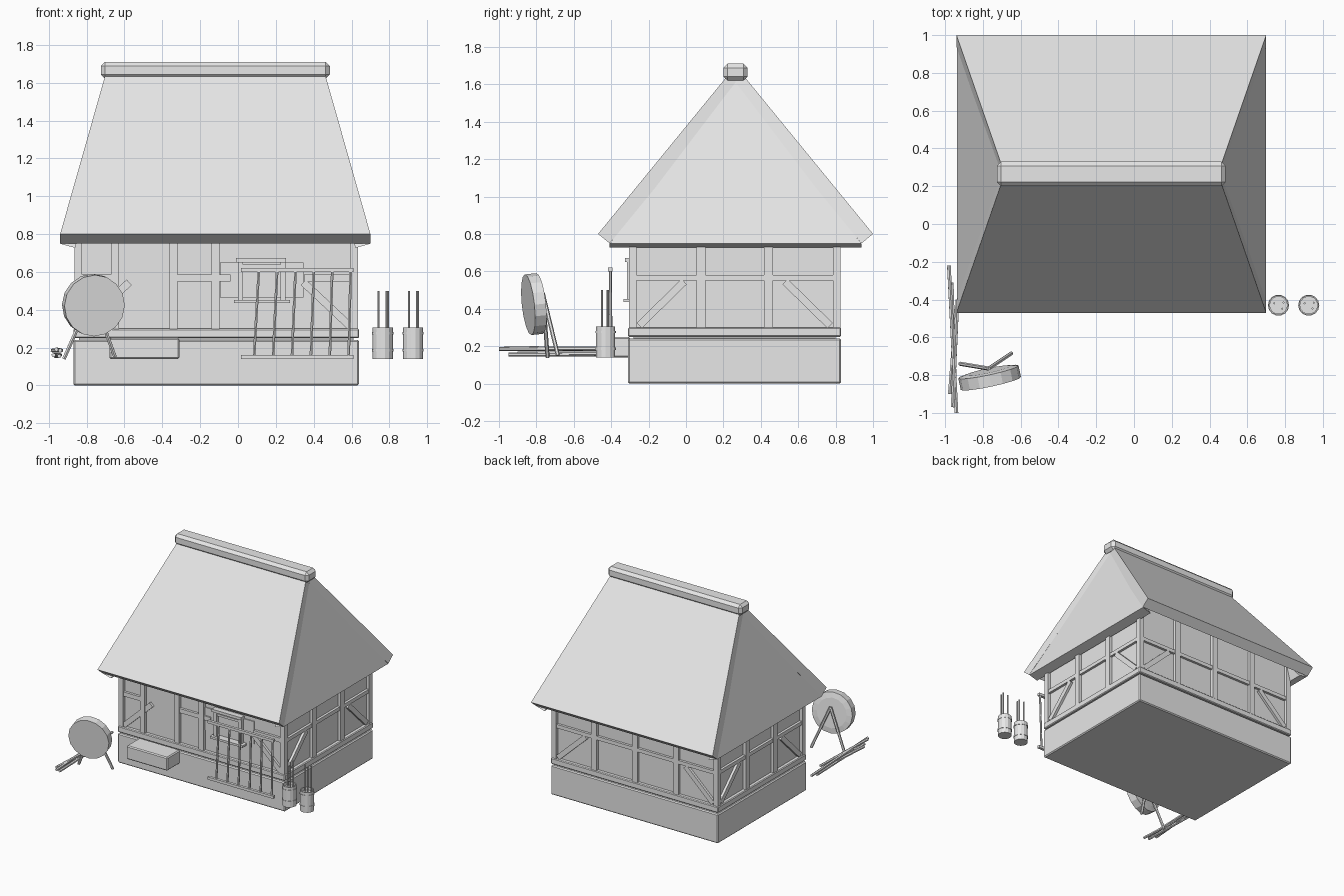
import bpy, bmesh, math
from mathutils import Vector

cube = bpy.data.objects.get("Cube")
if cube:
    bpy.data.objects.remove(cube, do_unlink=True)

grey = bpy.data.materials.new("pale_grey")
grey.use_nodes = True
grey.diffuse_color = (0.8, 0.8, 0.8, 1)
grey.node_tree.nodes["Principled BSDF"].inputs["Base Color"].default_value = (0.8, 0.8, 0.8, 1)


def finish(name, bm):
    bmesh.ops.recalc_face_normals(bm, faces=bm.faces)
    mesh = bpy.data.meshes.new(name)
    bm.to_mesh(mesh)
    bm.free()
    mesh.materials.append(grey)
    ob = bpy.data.objects.new(name, mesh)
    bpy.context.scene.collection.objects.link(ob)
    return ob


def box(name, x, y, z, bevel=0.0):
    """Box from (low, high) ranges."""
    bm = bmesh.new()
    bmesh.ops.create_cube(bm, size=1)
    for v in bm.verts:
        v.co = [r[0] if c < 0 else r[1] for c, r in zip(v.co, (x, y, z))]
    if bevel:
        bmesh.ops.bevel(bm, geom=bm.edges[:], offset=bevel, segments=1, affect='EDGES')
    return finish(name, bm)


def bar(name, p, q, w, d=None, sides=4):
    """Beam or rod between two points."""
    p, q = Vector(p), Vector(q)
    bm = bmesh.new()
    if sides == 4:
        bmesh.ops.create_cube(bm, size=1)
        bmesh.ops.scale(bm, vec=(w, d or w, (q - p).length), verts=bm.verts)
    else:
        bmesh.ops.create_cone(bm, cap_ends=True, segments=sides, radius1=w / 2,
                              radius2=w / 2, depth=(q - p).length)
    ob = finish(name, bm)
    ob.rotation_mode = 'QUATERNION'
    ob.rotation_quaternion = Vector((0, 0, 1)).rotation_difference(q - p)
    ob.location = (p + q) / 2
    return ob


def slab(name, points, thick=0.08):
    """Flat polygon thickened towards the inside of the roof."""
    bm = bmesh.new()
    face = bm.faces.new([bm.verts.new(p) for p in points])
    face.normal_update()
    n = face.normal.copy()
    if n.dot(Vector((-0.12, 0.265, 0.8)) - Vector(points[0])) < 0:
        n = -n
    ext = bmesh.ops.extrude_face_region(bm, geom=[face], use_keep_orig=True)
    verts = [g for g in ext["geom"] if isinstance(g, bmesh.types.BMVert)]
    bmesh.ops.translate(bm, vec=n * thick, verts=verts)
    return finish(name, bm)


def lathe(name, profile, sides):
    """Revolve (radius, height) points about z."""
    bm = bmesh.new()
    vs = [bm.verts.new((r, 0, h)) for r, h in profile]
    es = [bm.edges.new(e) for e in zip(vs, vs[1:])]
    bmesh.ops.spin(bm, geom=vs + es, cent=(0, 0, 0), axis=(0, 0, 1),
                   angle=math.tau, steps=sides, use_duplicate=False)
    bmesh.ops.remove_doubles(bm, verts=bm.verts, dist=0.0005)
    return finish(name, bm)


# House body
X0, X1, Y0, Y1 = -0.87, 0.64, -0.31, 0.83
MX, MY = (X0 + X1) / 2, (Y0 + Y1) / 2
box("foundation", (X0, X1), (Y0, Y1), (0, 0.24), 0.008)
box("plaster_walls", (X0 + 0.03, X1 - 0.03), (Y0 + 0.03, Y1 - 0.03), (0.23, 0.88))

# Sill beams and corner posts
for y in (Y0, Y1 - 0.05):
    box("sill_long", (X0, X1), (y, y + 0.05), (0.25, 0.3), 0.006)
    for x in (X0, X1 - 0.05):
        box("corner_post", (x + 0.005, x + 0.045), (y + 0.005, y + 0.045), (0.3, 0.88))
for x in (X0, X1 - 0.05):
    box("sill_short", (x, x + 0.05), (Y0, Y1), (0.25, 0.3), 0.006)

# Timber framing of both gable ends
for side, x in (("left", X1 - 0.025), ("right", X0 + 0.025)):
    box(side + "_rail", (x - 0.015, x + 0.015), (Y0 + 0.02, Y1 - 0.02), (0.55, 0.58))
    for s in (-1, 1):
        y = MY + s * 0.18
        box(side + "_post", (x - 0.02, x + 0.02), (y - 0.024, y + 0.024), (0.29, 0.87))
        bar(side + "_brace", (x, MY + s * 0.51, 0.31), (x, MY + s * 0.27, 0.545), 0.03, 0.04)

# Timber framing of the back
yb = Y1 - 0.025
box("back_rail", (X0 + 0.02, X1 - 0.02), (yb - 0.015, yb + 0.015), (0.55, 0.58))
for i in (-1, 0, 1):
    x = MX + i * 0.37
    box("back_post", (x - 0.023, x + 0.023), (yb - 0.02, yb + 0.02), (0.29, 0.87))
for s in (-1, 1):
    bar("back_brace", (MX + s * 0.7, yb, 0.31), (MX + s * 0.45, yb, 0.545), 0.04, 0.03)

# Timber framing of the front, with the door bay
yf = Y0 + 0.025
for x in (-0.65, -0.34, -0.12):
    box("front_post", (x - 0.021, x + 0.021), (yf - 0.02, yf + 0.02), (0.29, 0.87))
for a, b in ((X0 + 0.03, -0.66), (-0.33, -0.04), (0.35, X1 - 0.03)):
    box("front_rail", (a, b), (yf - 0.015, yf + 0.015), (0.55, 0.585))
for s in (-1, 1):
    bar("front_brace", (MX + s * 0.71, yf, 0.31), (MX + s * 0.46, yf, 0.545), 0.04, 0.03)
box("door_step", (-0.68, -0.31), (-0.47, Y0 + 0.01), (0.14, 0.25), 0.008)

# Front window
box("window_panel", (-0.095, 0.345), (Y0 + 0.022, Y0 + 0.03), (0.465, 0.65))
box("window_lintel", (-0.01, 0.255), (-0.325, -0.27), (0.65, 0.672))
box("window_header", (0.0, 0.25), (-0.31, -0.27), (0.62, 0.638))
box("window_sill", (-0.02, 0.275), (-0.335, -0.27), (0.435, 0.452))
for x in (0.0, 0.225):
    box("window_jamb", (x, x + 0.026), (-0.315, -0.27), (0.45, 0.65))

# Hipped roof from four thick slabs and a ridge cap
RY = 0.265
for side, y, t in (("front", -0.47, RY - 0.015), ("back", 1.0, RY + 0.015)):
    slab(side + "_roof", [(-0.94, y, 0.8), (0.7, y, 0.8), (0.45, t, 1.68), (-0.69, t, 1.68)])
for side, x, t in (("left", 0.698, 0.46), ("right", -0.938, -0.7)):
    slab(side + "_roof", [(x, -0.408, 0.748), (x, 0.938, 0.748), (t, RY, 1.61)])
box("ridge_cap", (-0.725, 0.485), (RY - 0.065, RY + 0.065), (1.62, 1.71), 0.022)

# Slatted rack by the front wall
for z in (0.15, 0.61):
    bar("rack_rail", (0.015, -0.405, z), (0.61, -0.405, z), 0.022)
for i in range(6):
    bar("rack_slat", (0.085 + i * 0.1, -0.4, 0.15), (0.11 + i * 0.097, -0.405, 0.61),
        0.016, sides=6)

# Two buckets holding rods
for cx in (0.765, 0.925):
    bucket = lathe("bucket", [(0, 0), (0.053, 0), (0.053, 0.165), (0.046, 0.165),
                              (0.046, 0.14), (0, 0.14)], 14)
    bucket.location = (cx, -0.43, 0.14)
    for z in (0.18, 0.27):
        hoop = lathe("bucket_hoop", [(0.05, 0), (0.056, 0), (0.056, 0.012), (0.05, 0.012)], 14)
        hoop.location = (cx, -0.43, z)
    for dx, dy in ((-0.022, 0.01), (0.02, -0.018), (0.027, 0.014)):
        bar("bucket_rod", (cx + dx, -0.43 + dy, 0.2), (cx + dx, -0.43 + dy, 0.5),
            0.011, sides=6)

# Round target disc on a tripod of legs
disc = lathe("round_disc", [(0, -0.035), (0.12, -0.035), (0.163, -0.028),
                            (0.163, 0.035), (0, 0.035)], 16)
disc.rotation_euler = (math.radians(96), 0, math.radians(12))
disc.location = (-0.765, -0.81, 0.425)
for foot in ((-0.92, -0.74, 0.14), (-0.65, -0.685, 0.15)):
    bar("disc_leg", foot, (-0.77, -0.765, 0.48), 0.022, sides=6)

# Pile of poles lying beside the disc
poles = (((-0.98, -0.22, 0.185), (-0.94, -1.0, 0.185)),
         ((-0.94, -0.45, 0.16), (-0.975, -0.9, 0.16)),
         ((-0.965, -0.31, 0.155), (-0.945, -0.95, 0.155)),
         ((-0.935, -0.4, 0.185), (-0.96, -0.97, 0.19)))
for a, b in poles:
    bar("loose_pole", a, b, 0.022, sides=6)
